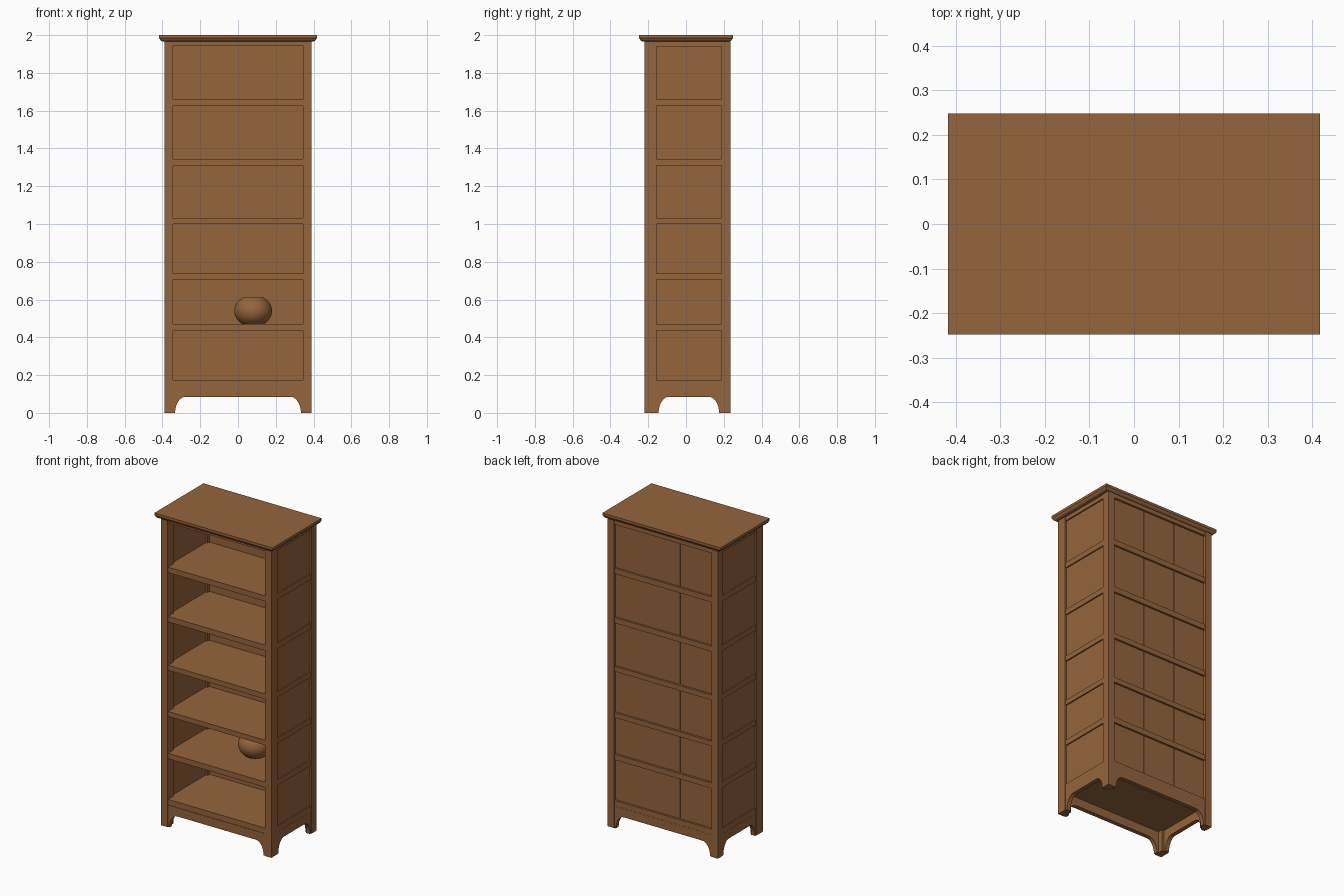
import bpy, bmesh, math

if "Cube" in bpy.data.objects:
    bpy.data.objects.remove(bpy.data.objects["Cube"], do_unlink=True)

COLOUR = (0.30, 0.13, 0.045, 1)
wood = bpy.data.materials.new("warm brown wood")
wood.use_nodes = True
wood.diffuse_color = COLOUR
wood.node_tree.nodes["Principled BSDF"].inputs["Base Color"].default_value = COLOUR


def finish(name, bm):
    bmesh.ops.recalc_face_normals(bm, faces=bm.faces)
    mesh = bpy.data.meshes.new(name)
    bm.to_mesh(mesh)
    bm.free()
    mesh.materials.append(wood)
    ob = bpy.data.objects.new(name, mesh)
    bpy.context.collection.objects.link(ob)
    return ob


def box(name, x, y, z):
    """Box from three (low, high) ranges."""
    bm = bmesh.new()
    bmesh.ops.create_cube(bm, size=1)
    for v in bm.verts:
        for i, (lo, hi) in enumerate((x, y, z)):
            v.co[i] = (lo + hi) / 2 + v.co[i] * (hi - lo)
    return finish(name, bm)


def loft(name, rings, close_ends=True):
    """Skin between rings that have equal point counts."""
    bm = bmesh.new()
    rows = [[bm.verts.new(p) for p in ring] for ring in rings]
    n = len(rows[0])
    for a, b in zip(rows, rows[1:]):
        for i in range(n):
            j = (i + 1) % n
            bm.faces.new((a[i], a[j], b[j], b[i]))
    if close_ends:
        bm.faces.new(rows[0])
        bm.faces.new(rows[-1])
    return finish(name, bm)


def apron(name, u0, u1, d0, d1, along_x):
    """Board with an arched lower edge, ending in two bracket feet."""
    foot, reach, rise, steps = 0.012, 0.055, 0.085, 8
    curve = []
    for i in range(steps + 1):
        t = math.pi / 2 * i / steps
        curve.append((foot + reach * (1 - math.cos(t)), rise * math.sin(t)))
    left = [(u0 + u, z) for u, z in curve]
    right = [(u1 - u, z) for u, z in reversed(curve)]
    outline = [(u0, 0)] + left + right + [(u1, 0), (u1, 0.14), (u0, 0.14)]
    rings = [[(u, d, z) if along_x else (d, u, z) for u, z in outline]
             for d in (d0, d1)]
    return loft(name, rings)


OUT, INN = 0.39, 0.345            # outer and inner faces of the posts
FRONT, BACK = -0.22, 0.235
POST_F, POST_B = -0.157, 0.187    # inner faces of front and back posts
TOP = 1.966
SHELVES = [(0.14, 0.175), (0.435, 0.47), (0.705, 0.737), (1.0, 1.033),
           (1.31, 1.345), (1.625, 1.66)]
RAILS = SHELVES + [(1.94, TOP)]

# Corner posts, side panels, side rails and side aprons
for s, side in ((1, "left"), (-1, "right")):
    def span(a, b):
        return tuple(sorted((s * a, s * b)))
    box(f"{side}_front_post", span(INN, OUT), (FRONT, POST_F), (0, TOP))
    box(f"{side}_back_post", span(INN, OUT), (POST_B, BACK), (0, TOP))
    box(f"{side}_panel", span(0.358, 0.378), (POST_F, POST_B), (0.14, TOP))
    for i, z in enumerate(RAILS):
        box(f"{side}_rail_{i + 1}", span(0.35, 0.386), (POST_F, POST_B), z)
    apron(f"{side}_apron", POST_F, POST_B, s * 0.36, s * 0.387, False)

# Front and back aprons
apron("front_apron", -INN, INN, FRONT + 0.003, FRONT + 0.03, True)
apron("back_apron", -INN, INN, BACK - 0.03, BACK - 0.003, True)

# Shelves
for i, z in enumerate(SHELVES):
    box(f"shelf_{i + 1}", (-INN, INN), (FRONT + 0.006, 0.208), z)
    box(f"shelf_end_{i + 1}", (-0.36, 0.36), (POST_F, POST_B), z)

# Top front rail and back panel with its rails
box("top_front_rail", (-INN, INN), (FRONT + 0.006, FRONT + 0.03), (1.945, TOP))
box("back_panel", (-INN, INN), (0.205, 0.218), (0.14, TOP))
for i, z in enumerate(RAILS):
    box(f"back_rail_{i + 1}", (-INN, INN), (0.21, 0.231), z)

# Three boards in every bay of the back
board = 2 * INN / 3
for row, (low, high) in enumerate(zip(RAILS, RAILS[1:])):
    for col in range(3):
        x = -INN + col * board
        box(f"back_board_{row + 1}_{col + 1}", (x + 0.003, x + board - 0.003),
            (0.216, 0.222), (low[1] + 0.003, high[0] - 0.003))

# Top slab with a curved moulding beneath its edge
profile = [(0.396, 0.226, TOP), (0.405, 0.235, 1.968), (0.411, 0.241, 1.973),
           (0.415, 0.245, 1.980), (0.418, 0.248, 1.984), (0.418, 0.248, 2.0)]
loft("top_slab", [[(-w, -d, z), (w, -d, z), (w, d, z), (-w, d, z)]
                  for w, d, z in profile])

# Round pot standing on the second shelf
N, RX, RZ, ZC = 40, 0.1, 0.085, 0.54
rings = []
for radius, height, angles in ((RX, RZ, range(-55, 56, 10)),
                               (RX - 0.01, RZ - 0.01, range(55, -56, -10))):
    for a in angles:
        r = radius * math.cos(math.radians(a))
        z = ZC + height * math.sin(math.radians(a))
        if radius == RX - 0.01 and a == 55:
            z = ZC + RZ * math.sin(math.radians(55))
        rings.append([(0.08 + r * math.cos(math.tau * k / N),
                       0.06 + r * math.sin(math.tau * k / N), z)
                      for k in range(N)])
pot = loft("round_pot", rings)
bpy.ops.object.select_all(action="DESELECT")
pot.select_set(True)
bpy.context.view_layer.objects.active = pot
bpy.ops.object.shade_smooth_by_angle(angle=math.radians(35))
